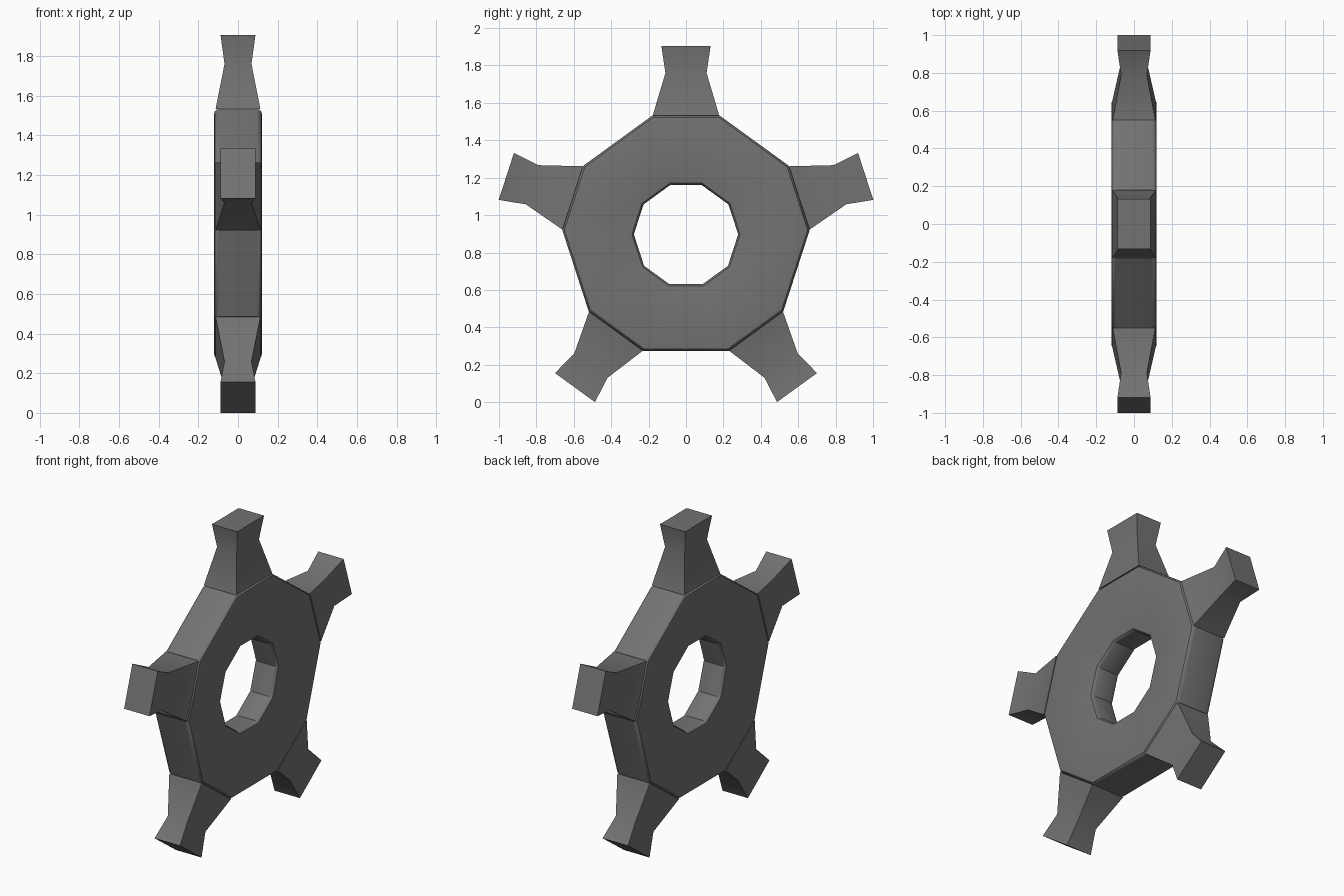
import bpy, bmesh
from math import sin, cos, radians, pi
from mathutils import Matrix

if "Cube" in bpy.data.objects:
    bpy.data.objects.remove(bpy.data.objects["Cube"])

CZ = 0.895          # hub centre height

grey = bpy.data.materials.new("dark_grey")
grey.diffuse_color = (0.17, 0.17, 0.17, 1)
grey.use_nodes = True
grey.node_tree.nodes["Principled BSDF"].inputs["Base Color"].default_value = grey.diffuse_color


def finish(bm, name):
    bmesh.ops.recalc_face_normals(bm, faces=bm.faces)
    me = bpy.data.meshes.new(name)
    bm.to_mesh(me)
    bm.free()
    me.materials.append(grey)
    ob = bpy.data.objects.new(name, me)
    bpy.context.collection.objects.link(ob)
    bpy.ops.object.select_all(action='DESELECT')
    ob.select_set(True)
    bpy.context.view_layer.objects.active = ob
    bpy.ops.object.shade_smooth_by_angle(angle=radians(32))


def bridge(bm, a, b):
    n = len(a)
    for i in range(n):
        j = (i + 1) % n
        bm.faces.new((a[i], a[j], b[j], b[i]))


def decagon(bm, r, half_angle, x):
    # ten corners, in pairs around each of the five arm directions
    return [bm.verts.new((x, r * sin(a), CZ + r * cos(a)))
            for i in range(5) for s in (-1, 1)
            for a in [radians(72 * i + s * half_angle)]]


# Hub: ten-sided ring, gently dished towards the bore
# profile (radius, x) from outer rim to bore, mirrored in x
PROFILE = [(0.662, 0.096), (0.659, 0.108), (0.651, 0.117), (0.638, 0.120),
           (0.289, 0.078), (0.285, 0.074), (0.279, 0.060)]
bm = bmesh.new()
full = PROFILE + [(r, -x) for r, x in reversed(PROFILE)]
loops = [decagon(bm, r, 15.8 if r > 0.5 else 17.5, x) for r, x in full]
for k in range(len(loops)):
    bridge(bm, loops[k], loops[(k + 1) % len(loops)])
finish(bm, "hub_ring")

# Arms: waisted blocks, sections are (radius, half x, half y)
SECTIONS = [(0.637, 0.113, 0.178), (0.865, 0.068, 0.110), (1.010, 0.088, 0.132)]
for n in range(5):
    bm = bmesh.new()
    rings = [[bm.verts.new((sx * hx, sy * hy, r))
              for sx, sy in ((-1, -1), (1, -1), (1, 1), (-1, 1))]
             for r, hx, hy in SECTIONS]
    for a, b in zip(rings, rings[1:]):
        bridge(bm, a, b)
    bm.faces.new(rings[0])
    bm.faces.new(rings[-1])
    bm.transform(Matrix.Translation((0, 0, CZ)) @ Matrix.Rotation(2 * pi * n / 5, 4, 'X'))
    finish(bm, f"arm_{n + 1}")
